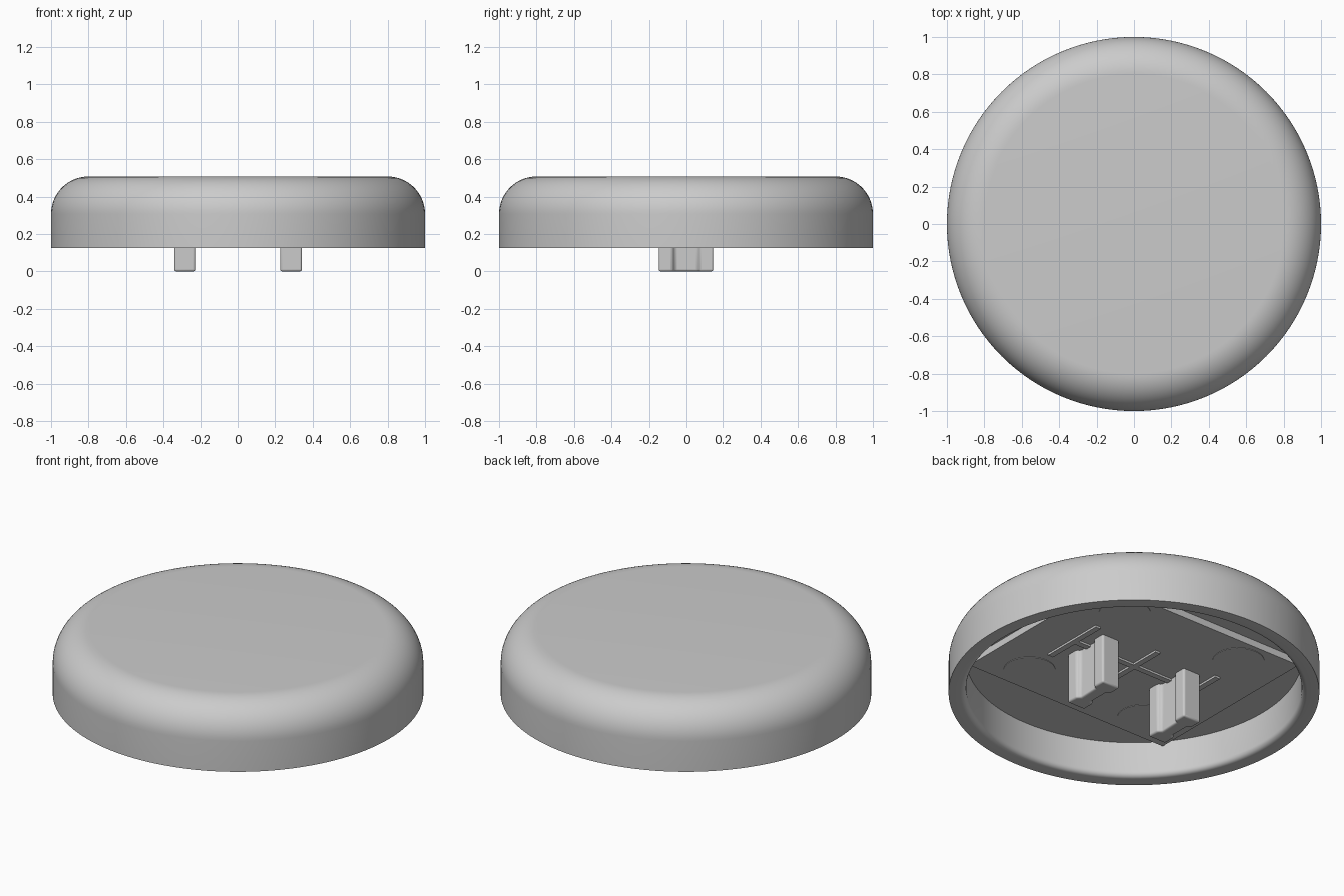
import bpy, bmesh, math

cube = bpy.data.objects.get("Cube")
if cube:
    bpy.data.objects.remove(cube, do_unlink=True)

grey = bpy.data.materials.new("light_grey_plastic")
grey.use_nodes = True
grey.diffuse_color = (0.6, 0.6, 0.6, 1)
grey.node_tree.nodes["Principled BSDF"].inputs["Base Color"].default_value = (0.6, 0.6, 0.6, 1)

BOSS_Z = 0.295   # underside of the inner block
CEIL_Z = 0.335   # ceiling of the cavity


def finish(name, bm, smooth=True):
    bmesh.ops.recalc_face_normals(bm, faces=bm.faces)
    mesh = bpy.data.meshes.new(name)
    bm.to_mesh(mesh)
    bm.free()
    mesh.materials.append(grey)
    ob = bpy.data.objects.new(name, mesh)
    bpy.context.collection.objects.link(ob)
    if smooth:
        bpy.ops.object.select_all(action='DESELECT')
        bpy.context.view_layer.objects.active = ob
        ob.select_set(True)
        bpy.ops.object.shade_smooth_by_angle(angle=math.radians(35))
    return ob


def arc(r, z, radius, a0, a1, steps):
    angles = [math.radians(a0 + (a1 - a0) * i / steps) for i in range(steps + 1)]
    return [(r + radius * math.cos(a), z + radius * math.sin(a)) for a in angles]


def lathe(name, profile, segments):
    bm = bmesh.new()
    verts = [bm.verts.new((r, 0, z)) for r, z in profile]
    edges = [bm.edges.new(pair) for pair in zip(verts, verts[1:])]
    bmesh.ops.spin(bm, geom=verts + edges, cent=(0, 0, 0), axis=(0, 0, 1),
                   angle=math.tau, steps=segments, use_duplicate=False)
    bmesh.ops.remove_doubles(bm, verts=bm.verts, dist=1e-4)
    return finish(name, bm)


def prism(name, outline, z0, z1, smooth=False):
    bm = bmesh.new()
    face = bm.faces.new([bm.verts.new((x, y, z0)) for x, y in outline])
    top = bmesh.ops.extrude_face_region(bm, geom=[face])["geom"]
    bmesh.ops.translate(bm, vec=(0, 0, z1 - z0),
                        verts=[v for v in top if isinstance(v, bmesh.types.BMVert)])
    return finish(name, bm, smooth)


def rect(cx, cy, hx, hy):
    return [(cx - hx, cy - hy), (cx + hx, cy - hy), (cx + hx, cy + hy), (cx - hx, cy + hy)]


# Round cap: hollow shell with rounded top edge and softened inner rim
profile = [(0, 0.507)]
profile += arc(0.8, 0.307, 0.2, 90, 0, 16)
profile += [(1, 0.125)]
profile += arc(0.935, 0.155, 0.03, 270, 180, 5)
profile += [(0.905, CEIL_Z), (0, CEIL_Z)]
lathe("cap_shell", profile, 128)

# Rectangular block under the ceiling
prism("inner_block", rect(0, 0, 0.68, 0.57), BOSS_Z, CEIL_Z + 0.02)

# Thin stiffening ribs: one lengthwise, three across
rib_bottom = BOSS_Z - 0.012
prism("long_rib", rect(0, 0, 0.43, 0.017), rib_bottom, BOSS_Z + 0.01)
for label, x in (("left", 0.42), ("middle", 0), ("right", -0.42)):
    prism(label + "_cross_rib", rect(x, 0, 0.017, 0.2), rib_bottom, BOSS_Z + 0.01)

# Shallow round pads near the corners of the block
for i, (sx, sy) in enumerate([(1, 1), (-1, 1), (-1, -1), (1, -1)]):
    ring = [(0.4 * sx + 0.14 * math.cos(math.tau * k / 32),
             0.4 * sy + 0.14 * math.sin(math.tau * k / 32)) for k in range(32)]
    prism("round_pad_%d" % (i + 1), ring, BOSS_Z - 0.003, BOSS_Z + 0.01)

# Two mounting prongs with a waist on both long sides
for label, cx in (("left", 0.285), ("right", -0.285)):
    half = [(0.058, -0.148), (0.058, -0.075), (0.036, -0.06),
            (0.036, 0.06), (0.058, 0.075), (0.058, 0.148)]
    outline = [(cx + x, y) for x, y in half] + [(cx - x, y) for x, y in reversed(half)]
    prong = prism(label + "_prong", outline, 0, BOSS_Z + 0.02, True)
    bevel = prong.modifiers.new("soft_edges", 'BEVEL')
    bevel.width = 0.01
    bevel.segments = 3
    bevel.limit_method = 'ANGLE'
    bevel.angle_limit = math.radians(30)
